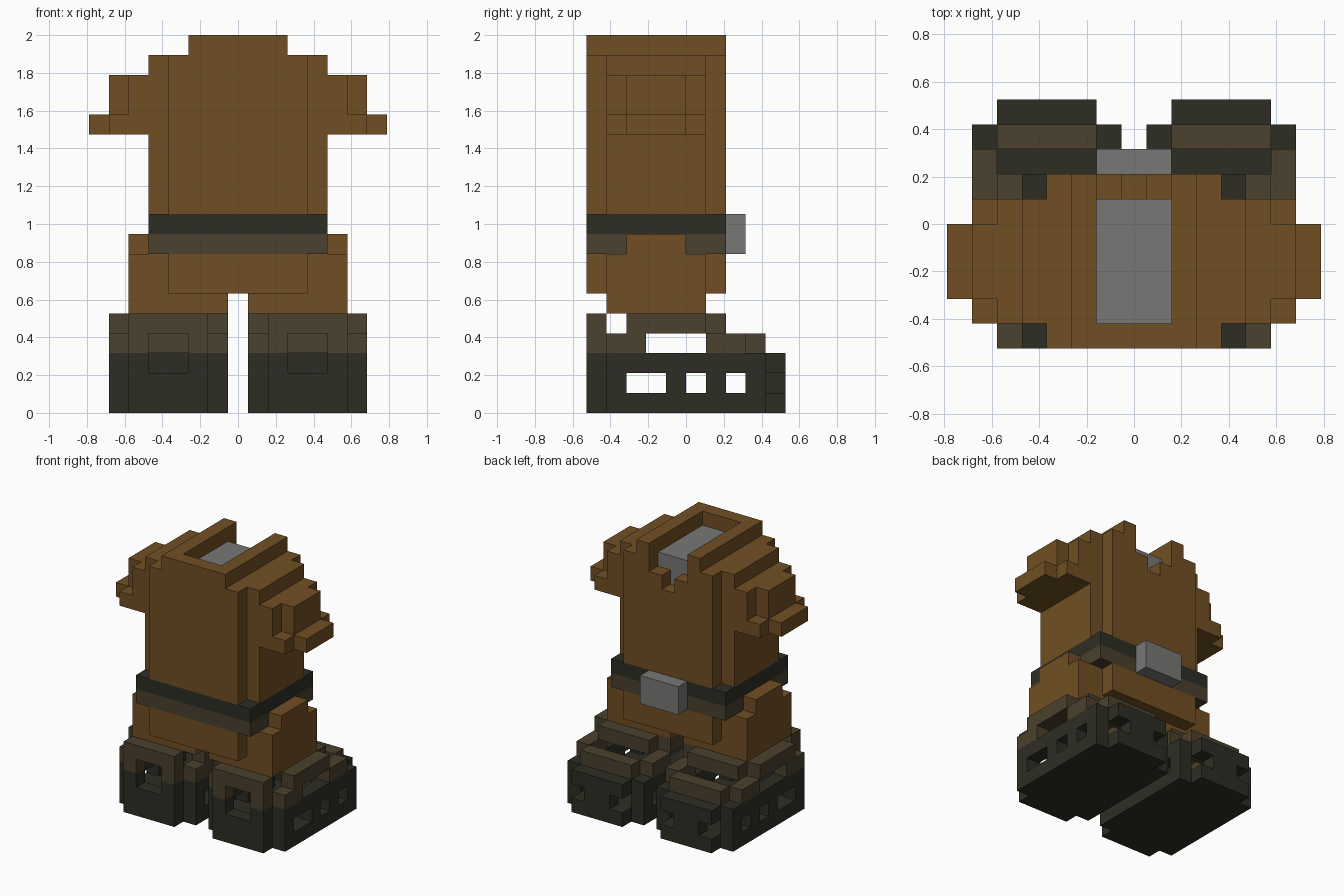
import bpy
import bmesh
from itertools import product
from mathutils import Vector

cube = bpy.data.objects.get("Cube")
if cube:
    bpy.data.objects.remove(cube, do_unlink=True)

UNIT = 2 / 19  # edge of one block


def material(name, rgb):
    mat = bpy.data.materials.new(name)
    mat.use_nodes = True
    mat.diffuse_color = (*rgb, 1)
    for node in mat.node_tree.nodes:
        if node.type == 'BSDF_PRINCIPLED':
            node.inputs["Base Color"].default_value = (*rgb, 1)
            node.inputs["Roughness"].default_value = 0.9
    return mat


BROWN = material("brown cloth", (0.165, 0.078, 0.017))
OLIVE = material("olive leather", (0.069, 0.053, 0.026))
DARK = material("dark leather", (0.027, 0.027, 0.018))
GREY = material("grey metal", (0.185, 0.185, 0.18))


def block(x0, x1, y0, y1, z0, z1):
    """Centres of the unit cells filling a block."""
    spans = [[lo + 0.5 + i for i in range(round(hi - lo))]
             for lo, hi in ((x0, x1), (y0, y1), (z0, z1))]
    return set(product(*spans))


def wide(half, y0, y1, z0, z1):
    """A block centred on x = 0."""
    return block(-half, half, y0, y1, z0, z1)


def mirrored(cells):
    return {(-x, y, z) for x, y, z in cells}


def build(name, cells, mats, split=None):
    """Skin the cells; faces above the split height take the second material."""
    bm = bmesh.new()
    for cell in cells:
        for axis, sign in product(range(3), (-1, 1)):
            n = Vector((0, 0, 0))
            n[axis] = sign
            centre = Vector(cell)
            if tuple(centre + n) in cells:
                continue
            u = Vector((0, 0, 0))
            u[(axis + 1) % 3] = 0.5
            v = n.cross(u)
            mid = centre + n / 2
            face = bm.faces.new([bm.verts.new((mid + a * u + b * v) * UNIT)
                                 for a, b in ((-1, -1), (1, -1), (1, 1), (-1, 1))])
            face.material_index = int(split is not None and cell[2] > split)
    bmesh.ops.remove_doubles(bm, verts=bm.verts, dist=UNIT / 50)
    mesh = bpy.data.meshes.new(name)
    bm.to_mesh(mesh)
    bm.free()
    for mat in mats:
        mesh.materials.append(mat)
    obj = bpy.data.objects.new(name, mesh)
    bpy.context.collection.objects.link(obj)
    return obj


# Torso: rounded column with a raised collar, stepped notch and hollow neck
core = wide(1.5, -4, 1, 12, 18)
torso = wide(3.5, -5, 2, 10, 18) | wide(4.5, -4, 1, 10, 18) | wide(2.5, -5, 2, 18, 19)
torso -= core
torso -= wide(1.5, -4, 2, 18, 19)
torso -= wide(1.5, 1, 2, 17, 18) | wide(0.5, 1, 2, 16, 17)
build("torso", torso, [BROWN])
build("neck_core", core, [GREY])

# Short sleeves with a flared cuff
sleeve = (block(4.5, 5.5, -4, 1, 14, 17) | block(5.5, 6.5, -3, 0, 15, 17)
          | block(5.5, 6.5, -4, 1, 14, 15) | block(6.5, 7.5, -3, 0, 14, 15))

# Belt in two tones, with a buckle
build("belt", wide(4.5, -5, 2, 8, 10), [OLIVE, DARK], 9)
build("buckle", wide(1.5, 2, 3, 8, 10), [GREY])

# Pelvis and upper legs
build("pelvis", wide(3.5, -5, 2, 6, 8) | wide(5.5, -4, 1, 6, 8), [BROWN])
leg = block(0.5, 5.5, -4, 1, 5, 6)
hip = block(4.5, 5.5, -3, 0, 8, 9)

# Boot: hollow sole box with rounded corners
boot = block(0.5, 6.5, -4, 4, 0, 3) | block(1.5, 5.5, -5, 5, 0, 3)
boot -= block(1.5, 5.5, -4, 4, 1, 3)
# Heel plate with its window
boot |= block(1.5, 5.5, -5, -4, 3, 5)
boot -= block(2.5, 4.5, -5, -4, 2, 4)
# Upper side walls and straps
for x in (0.5, 5.5):
    boot |= block(x, x + 1, -4, -2, 3, 4)
    boot |= block(x, x + 1, 1, 3, 3, 4)
    boot |= block(x, x + 1, -3, 1, 4, 5)
boot |= block(1.5, 5.5, 1, 2, 4, 5) | block(1.5, 5.5, 3, 4, 3, 4)
# Side windows through both walls
for y0, y1 in ((-3, -1), (0, 1), (2, 3)):
    boot -= block(0.5, 6.5, y0, y1, 1, 2)
# Toe slots
for x in (1.5, 4.5):
    boot -= block(x, x + 1, 4, 5, 1, 2)

# Paired parts on both sides
for side, place in (("left", set), ("right", mirrored)):
    build(side + "_sleeve", place(sleeve), [BROWN])
    build(side + "_leg", place(leg), [BROWN])
    build(side + "_hip_pad", place(hip), [BROWN])
    build(side + "_boot", place(boot), [DARK, OLIVE], 3)
